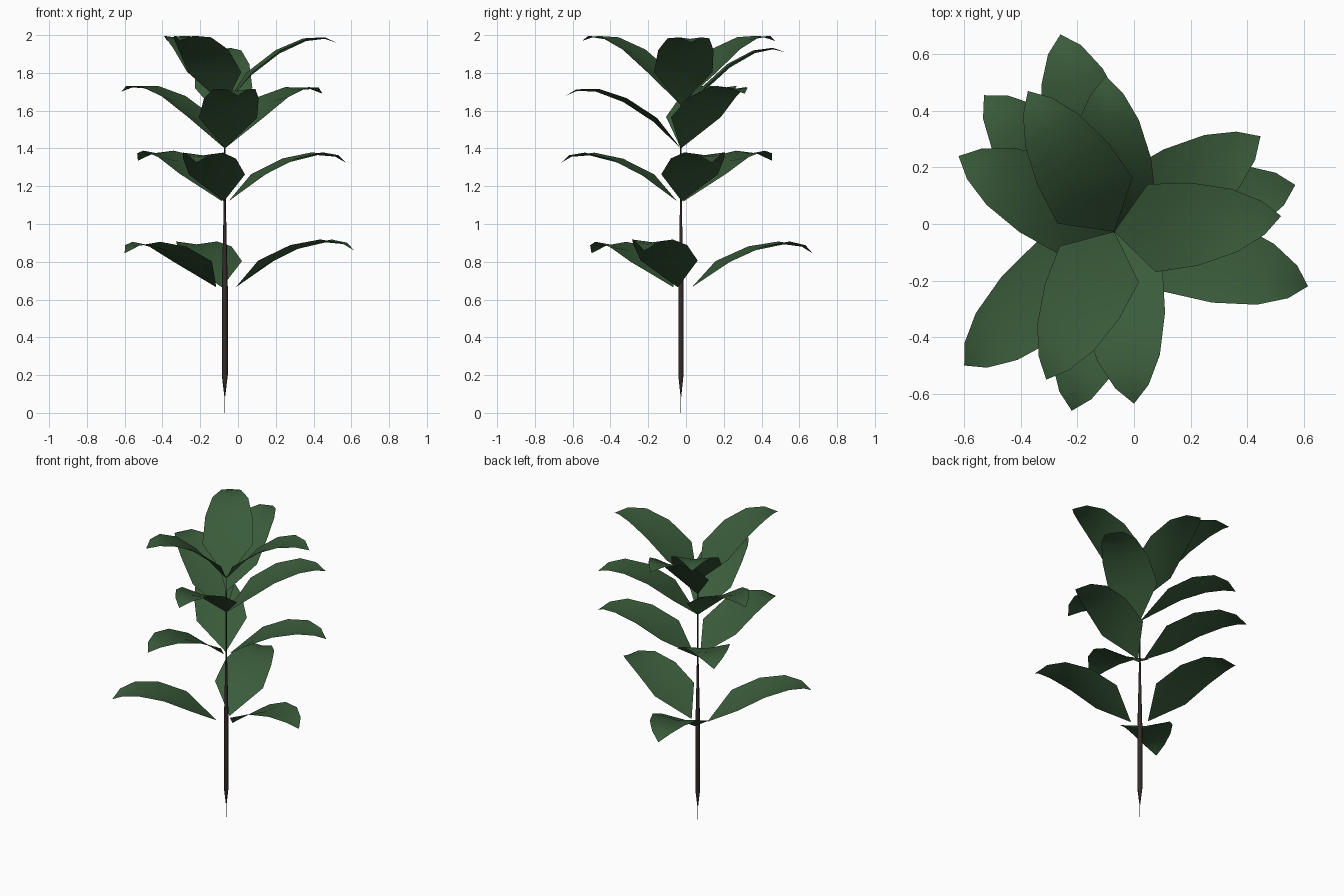
import bpy, bmesh, math
from mathutils import Matrix, Vector

if "Cube" in bpy.data.objects:
    bpy.data.objects.remove(bpy.data.objects["Cube"])


def material(name, rgb):
    m = bpy.data.materials.new(name)
    m.use_nodes = True
    m.diffuse_color = (*rgb, 1)
    m.node_tree.nodes["Principled BSDF"].inputs["Base Color"].default_value = (*rgb, 1)
    return m


def finish(bm, name, mat, smooth):
    mesh = bpy.data.meshes.new(name)
    bm.to_mesh(mesh)
    bm.free()
    mesh.materials.append(mat)
    for p in mesh.polygons:
        p.use_smooth = smooth
    obj = bpy.data.objects.new(name, mesh)
    bpy.context.collection.objects.link(obj)
    return obj


LEAF = material("leaf green", (0.042, 0.105, 0.043))
BARK = material("dark bark", (0.035, 0.024, 0.023))
CENTRE = Vector((-0.07, -0.027, 0))

# Leaf stations: distance along, height of the midrib, half width, edge lift
STATIONS = [(0, 0, 0, 0), (0.17, 0.12, 0.157, 0.02), (0.345, 0.2, 0.148, 0.02),
            (0.5, 0.233, 0.112, 0.015), (0.6, 0.222, 0.06, 0.008), (0.656, 0.188, 0, 0)]
CHORD = Vector((STATIONS[-1][0], STATIONS[-1][1]))


def leaf(name, base_z, offset, tip):
    """Arched leaf turned, pitched and scaled to end at the tip."""
    reach = Vector(tip) - CENTRE
    turn = math.atan2(reach.y, reach.x)
    span = Vector((reach.xy.length - offset, reach.z - base_z))
    pitch = math.atan2(span.y, span.x) - math.atan2(CHORD.y, CHORD.x)
    bm = bmesh.new()
    mid = [bm.verts.new((x, 0, z)) for x, z, w, l in STATIONS]
    for side in (1, -1):
        edge = [bm.verts.new((x, side * w, z + l)) if w else mid[i]
                for i, (x, z, w, l) in enumerate(STATIONS)]
        for i in range(len(mid) - 1):
            ring = [mid[i], mid[i + 1], edge[i + 1], edge[i]]
            if side < 0:
                ring.reverse()
            bm.faces.new(list(dict.fromkeys(ring)))
    start = CENTRE + Vector((math.cos(turn) * offset, math.sin(turn) * offset, base_z))
    bm.transform(Matrix.Translation(start) @ Matrix.Rotation(turn, 4, "Z")
                 @ Matrix.Rotation(-pitch, 4, "Y")
                 @ Matrix.Scale(span.length / CHORD.length, 4))
    finish(bm, name, LEAF, True)


# Leaf whorls: name, base height, gap from the stem, tips
WHORLS = [
    ("bottom_leaf", 0.665, 0.06, [(-0.6, -0.5, 0.845), (0.615, -0.22, 0.86), (-0.26, 0.67, 0.845)]),
    ("lower_leaf", 1.12, 0.02, [(-0.53, 0.455, 1.335), (0.57, 0.138, 1.325), (-0.22, -0.66, 1.325)]),
    ("upper_leaf", 1.4, 0, [(-0.62, 0.24, 1.7), (0.447, 0.31, 1.69), (0, -0.635, 1.68)]),
    ("crown_leaf", 1.63, 0, [(-0.375, 0.47, 1.97), (0.52, 0.028, 1.96), (-0.31, -0.55, 1.97)]),
    ("crown_back_leaf", 1.54, 0, [(-0.1, 0.523, 1.91)]),
]
for name, base_z, offset, tips in WHORLS:
    for n, tip in enumerate(tips, 1):
        leaf(f"{name}_{n}", base_z, offset, tip)

# Stem: slender tapering shaft with a pointed foot
SIDES = 6
PROFILE = [(0.001, 0), (0.002, 0.085), (0.016, 0.2), (0.016, 0.66), (0.009, 0.95),
           (0.005, 1.15), (0.004, 1.4), (0.003, 1.65)]
bm = bmesh.new()
rings = [[bm.verts.new(CENTRE + Vector((r * math.cos(a), r * math.sin(a), z)))
          for a in (math.tau * k / SIDES for k in range(SIDES))] for r, z in PROFILE]
for low, high in zip(rings, rings[1:]):
    for k in range(SIDES):
        j = (k + 1) % SIDES
        bm.faces.new((low[k], low[j], high[j], high[k]))
bm.faces.new(rings[0][::-1])
bm.faces.new(rings[-1])
finish(bm, "stem", BARK, True)
